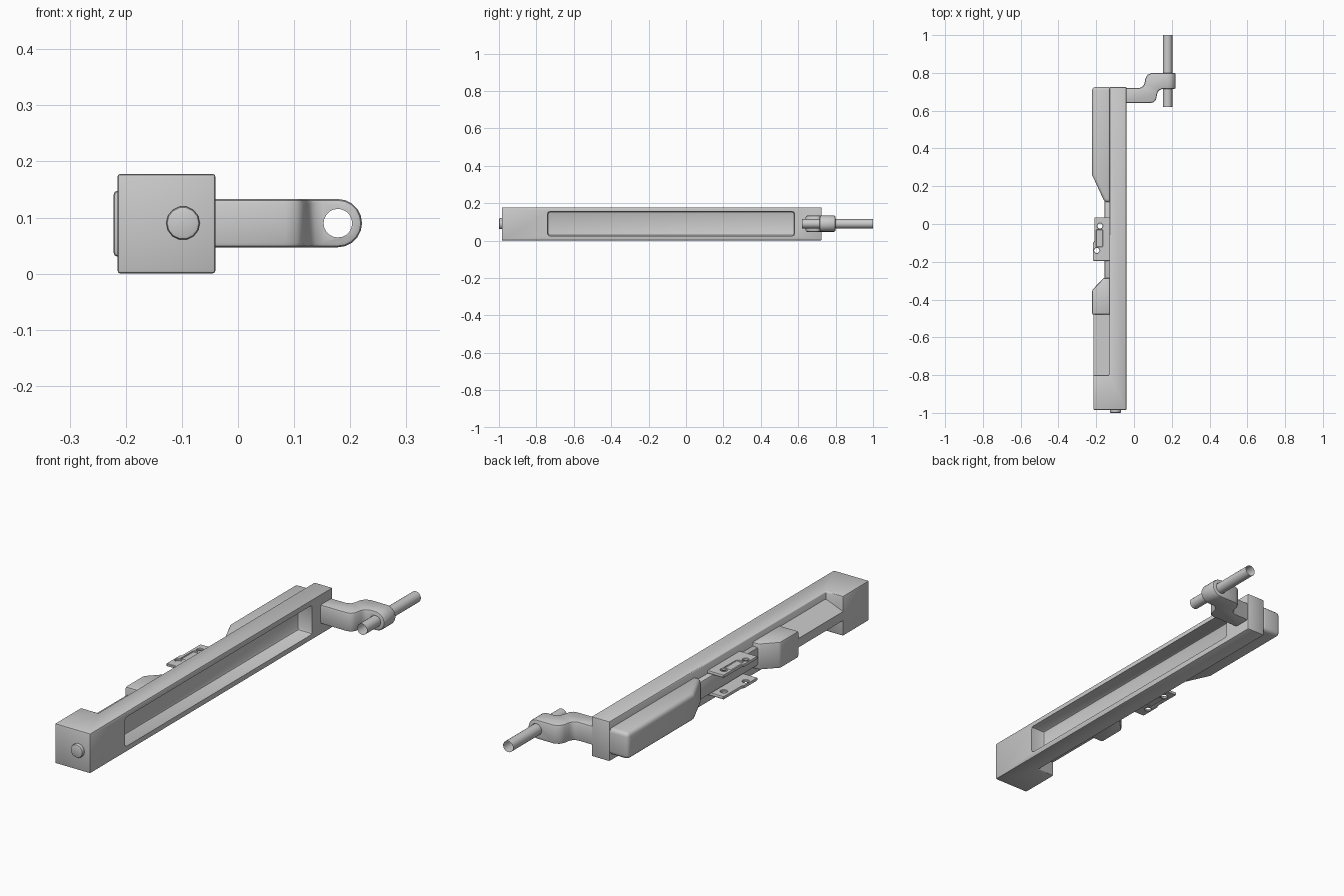
import bpy, bmesh, math
from mathutils import Vector

if "Cube" in bpy.data.objects:
    bpy.data.objects.remove(bpy.data.objects["Cube"])


def prism(name, pts, axis, a, b):
    """Extrude a 2D outline along an axis between a and b."""
    place = {'x': lambda u, v, w: (w, u, v),
             'y': lambda u, v, w: (u, w, v),
             'z': lambda u, v, w: (u, v, w)}[axis]
    bm = bmesh.new()
    lo = [bm.verts.new(place(u, v, a)) for u, v in pts]
    hi = [bm.verts.new(place(u, v, b)) for u, v in pts]
    n = len(pts)
    bm.faces.new(lo)
    bm.faces.new(hi[::-1])
    for i in range(n):
        j = (i + 1) % n
        bm.faces.new((lo[i], hi[i], hi[j], lo[j]))
    bmesh.ops.recalc_face_normals(bm, faces=bm.faces)
    me = bpy.data.meshes.new(name)
    bm.to_mesh(me)
    bm.free()
    ob = bpy.data.objects.new(name, me)
    bpy.context.collection.objects.link(ob)
    return ob


def circle(cx, cy, r, n=16):
    return [(cx + r * math.cos(2 * math.pi * i / n),
             cy + r * math.sin(2 * math.pi * i / n)) for i in range(n)]


def rect(u0, u1, v0, v1):
    return [(u0, v0), (u1, v0), (u1, v1), (u0, v1)]


def apply(ob, kind, **settings):
    m = ob.modifiers.new(kind, kind)
    for k, v in settings.items():
        setattr(m, k, v)
    bpy.context.view_layer.objects.active = ob
    bpy.ops.object.modifier_apply(modifier=m.name)


def boolean(ob, cutter, op='DIFFERENCE'):
    apply(ob, 'BOOLEAN', object=cutter, operation=op)
    bpy.data.objects.remove(cutter)


def bevel(ob, w, seg=2):
    apply(ob, 'BEVEL', width=w, segments=seg, limit_method='ANGLE',
          angle_limit=math.radians(40))


# Long body with the wider block at the front, hollowed on the right
body = prism('body', [(-.215, -.985), (-.04, -.985), (-.04, .725), (-.13, .725),
                      (-.13, -.80), (-.215, -.80)], 'z', 0, .178)
bevel(body, .006)
recess = prism('recess_cutter', rect(-.74, .58, .025, .155), 'x', -.11, .0)
bevel(recess, .012)
boolean(body, recess)

# Round knob on the front face
knob = prism('front_knob', circle(-.098, .09, .03, 14), 'y', -1.0, -.975)
bevel(knob, .006)

# Left-hand covers
rear = prism('rear_cover', [(-.12, .115), (-.155, .115), (-.222, .26), (-.222, .725),
                            (-.12, .725)], 'z', .03, .148)
bevel(rear, .018, 3)
grip = prism('grip', [(-.12, -.48), (-.222, -.48), (-.222, -.35), (-.16, -.285),
                      (-.12, -.285)], 'z', .03, .148)
bevel(grip, .008)
rib = prism('lower_rib', [(-.12, .03), (-.215, .07), (-.215, .11), (-.12, .148)],
            'y', -.81, -.47)
spacer = prism('spacer_rail', rect(-.155, -.12, -.30, .14), 'z', .05, .13)
bevel(spacer, .006)

# Pair of clip plates with a slot and two holes
for tag, z in (('lower', .035), ('upper', .131)):
    plate = prism(tag + '_clip_plate', [(-.125, .035), (-.21, .035), (-.21, -.09),
                  (-.217, -.10), (-.217, -.195), (-.125, -.195)], 'z', z, z + .012)
    for hx, hy in ((-.18, -.01), (-.197, -.14)):
        boolean(plate, prism('hole_cutter', circle(hx, hy, .014), 'z', z - .1, z + .1))
    # Shallow pocket on the outward side
    p0, p1 = (z + .006, z + .03) if tag == 'upper' else (z - .02, z + .006)
    boolean(plate, prism('pocket_cutter', rect(-.20, -.165, -.12, -.03), 'z', p0, p1))
    bevel(plate, .002, 1)

# S-shaped arm, trimmed to a rounded end, with a bore for the tube
arm = prism('crank_arm', [(-.06, .64), (.085, .64), (.105, .645), (.117, .66), (.123, .69),
            (.132, .708), (.15, .715), (.23, .715), (.23, .80), (.095, .80), (.072, .79),
            (.06, .77), (.056, .745), (.048, .728), (.03, .72), (-.06, .72)],
            'z', .0, .18)
arc = [(.178 + .043 * math.sin(t), .09 - .043 * math.cos(t))
       for t in [math.pi * i / 10 for i in range(11)]]
boolean(arm, prism('arm_outline', [(-.10, .133), (-.10, .047)] + arc, 'y', .5, .9),
        'INTERSECT')
bevel(arm, .008)
boolean(arm, prism('bore_cutter', circle(.178, .09, .0255, 20), 'y', .5, .9))

# Open tube through the arm
tube = prism('tube', circle(.178, .09, .0245, 20), 'y', .62, 1.0)
bm = bmesh.new()
bm.from_mesh(tube.data)
bmesh.ops.delete(bm, geom=[f for f in bm.faces if len(f.verts) > 4], context='FACES_ONLY')
bm.to_mesh(tube.data)
bm.free()

# Smooth shading with sharp edges kept
bpy.ops.object.select_all(action='SELECT')
bpy.context.view_layer.objects.active = body
bpy.ops.object.shade_smooth_by_angle(angle=math.radians(35))
